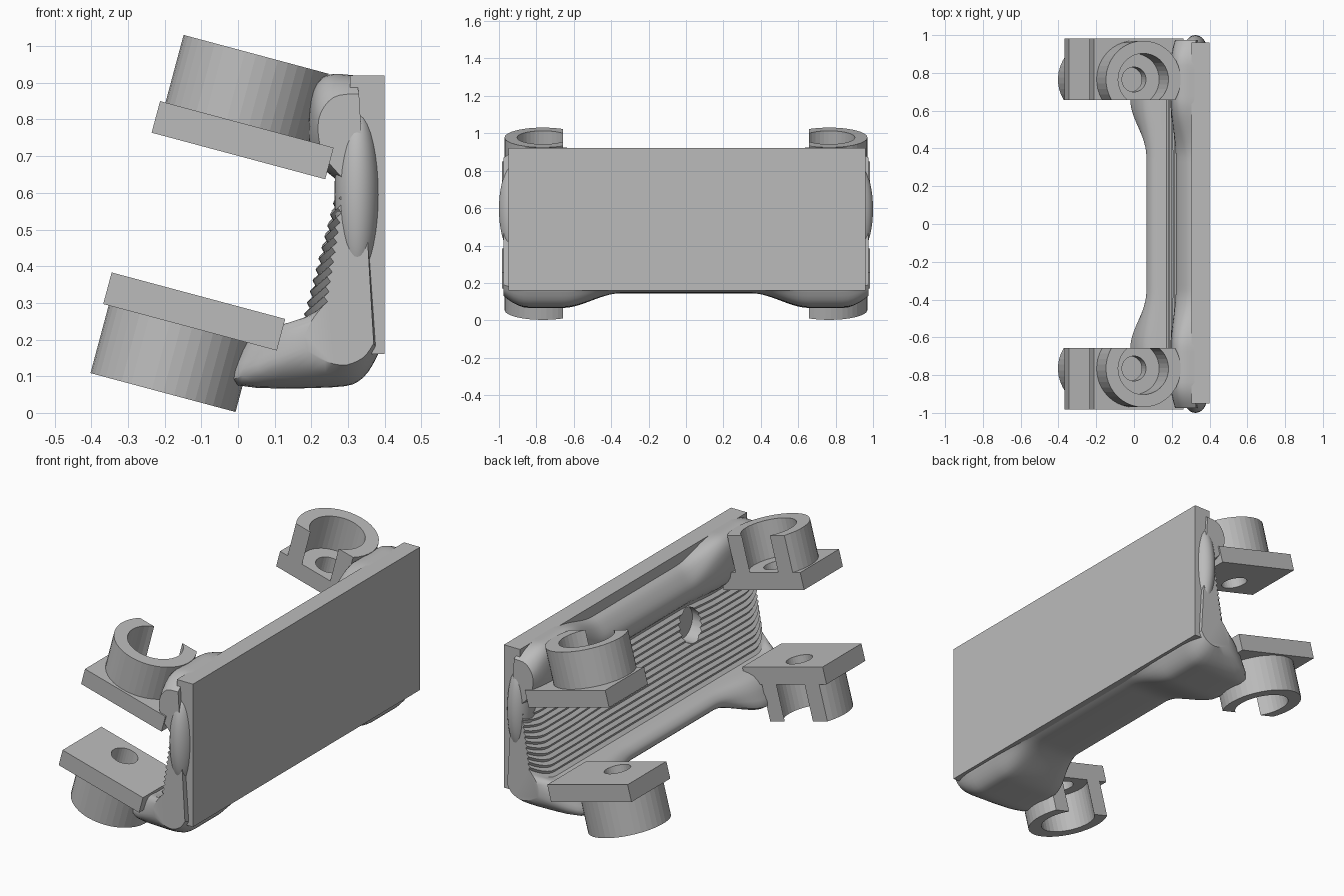
import bpy, bmesh, math
from mathutils import Matrix, Vector

cube = bpy.data.objects.get("Cube")
if cube:
    bpy.data.objects.remove(cube, do_unlink=True)

grey = bpy.data.materials.new("plain_grey")
grey.use_nodes = True
tone = (0.5, 0.5, 0.5, 1)
grey.diffuse_color = tone
grey.node_tree.nodes["Principled BSDF"].inputs["Base Color"].default_value = tone


def finish(bm, name, matrix=None):
    if matrix:
        bm.transform(matrix)
    bmesh.ops.recalc_face_normals(bm, faces=bm.faces)
    mesh = bpy.data.meshes.new(name)
    bm.to_mesh(mesh)
    bm.free()
    mesh.materials.append(grey)
    obj = bpy.data.objects.new(name, mesh)
    bpy.context.collection.objects.link(obj)
    return obj


def activate(obj):
    bpy.ops.object.select_all(action='DESELECT')
    obj.select_set(True)
    bpy.context.view_layer.objects.active = obj


def box(name, lo, hi, matrix=None):
    bm = bmesh.new()
    bmesh.ops.create_cube(bm, size=1)
    for v in bm.verts:
        v.co = [(a + b) / 2 + c * (b - a) for a, b, c in zip(lo, hi, v.co)]
    return finish(bm, name, matrix)


def cut_round(obj, radius, length, matrix):
    """Bore a cylinder out of obj along the local z of matrix."""
    bm = bmesh.new()
    bmesh.ops.create_cone(bm, cap_ends=True, segments=32, radius1=radius,
                          radius2=radius, depth=length)
    cutter = finish(bm, "cutter", matrix)
    cutter.hide_render = True
    mod = obj.modifiers.new("bore", 'BOOLEAN')
    mod.operation, mod.solver, mod.object = 'DIFFERENCE', 'EXACT', cutter
    activate(obj)
    bpy.ops.object.modifier_apply(modifier=mod.name)
    bpy.data.objects.remove(cutter, do_unlink=True)


def mirror_y(obj):
    obj.modifiers.new("mirror", 'MIRROR').use_axis = (False, True, False)


def smooth(obj, degrees):
    activate(obj)
    bpy.ops.object.shade_smooth_by_angle(angle=math.radians(degrees))


# Open clamp ring, cut flat on the side that faces the middle
def clamp_ring(name, height, matrix, outer=0.205, inner=0.138, cut=-0.108, n=28):
    def arc(r):
        a = math.asin(cut / r)
        return [(r * math.cos(a + (math.pi - 2 * a) * i / n),
                 r * math.sin(a + (math.pi - 2 * a) * i / n)) for i in range(n + 1)]
    bm = bmesh.new()
    out, inn = arc(outer), arc(inner)
    quads = [[bm.verts.new((x, y, h)) for x, y in pts]
             for pts, h in ((out, 0), (out, height), (inn, height), (inn, 0))]
    for k in range(4):
        a, b = quads[k], quads[(k + 1) % 4]
        for i in range(n):
            bm.faces.new((a[i], a[i + 1], b[i + 1], b[i]))
    for i in (0, n):
        bm.faces.new([q[i] for q in quads])
    return finish(bm, name, matrix)


# Four tilted clamps: a bored pad and a ring on each
for label, x, z, side in (("upper", 0.0, 0.793, 1), ("lower", -0.155, 0.24, -1)):
    frame = Matrix.Translation((x, 0.765, z)) @ Matrix.Rotation(math.radians(15), 4, 'Y')
    low, high = sorted((0, -0.089 * side))
    pad = box(label + "_clamp_pads", (-0.22, -0.108, low), (0.27, 0.218, high), frame)
    cut_round(pad, 0.066, 0.5, frame)
    ring = clamp_ring(label + "_clamp_rings", 0.191 * side, frame)
    for part in (pad, ring):
        mirror_y(part)
    smooth(ring, 8)

# Back plate
plate = box("back_plate", (0.305, -0.95, 0.16), (0.4, 0.96, 0.92))

# Body sections (x, z): middle, at the clamps, and at the ends
upper = {
    "mid": [(.32, .87), (.27, .84), (.225, .77), (.23, .70), (.28, .645)],
    "clamp": [(.32, .92), (.24, .92), (.2, .86), (.2, .71), (.275, .63)],
    "end": [(.33, .87), (.26, .86), (.22, .8), (.23, .71), (.285, .64)],
}
lower = {
    "mid": [(.172, .24), (.1, .23), (.066, .19), (.1, .15), (.25, .145), (.33, .15), (.38, .165)],
    "clamp": [(.172, .24), (.06, .225), (.0, .15), (.0, .075), (.26, .07), (.34, .095), (.385, .165)],
    "end": [(.23, .29), (.2, .25), (.18, .2), (.2, .16), (.28, .13), (.34, .15), (.37, .19)],
}


def ease(v):
    v = min(max(v, 0), 1)
    return v * v * (3 - 2 * v)


def blended(chain, y):
    t = ease((abs(y) - 0.35) / 0.31)
    e = min(max((abs(y) - 0.84) / 0.135, 0), 1) ** 2
    return [Vector(m).lerp(Vector(c), t).lerp(Vector(d), e)
            for m, c, d in zip(chain["mid"], chain["clamp"], chain["end"])]


def spline(pts, steps=4):
    p = [pts[0]] + pts + [pts[-1]]
    res = []
    for i in range(1, len(p) - 2):
        a, b, c, d = p[i - 1:i + 3]
        for k in range(steps):
            t = k / steps
            res.append(0.5 * (2 * b + (c - a) * t + (2 * a - 5 * b + 4 * c - d) * t * t
                              + (3 * b - a - 3 * c + d) * t ** 3))
    return res + [pts[-1]]


def section(y, teeth=13):
    top, bottom = spline(blended(upper, y)), spline(blended(lower, y))
    # Fine ridges run along the inner face
    ridges = []
    for k in range(1, 2 * teeth):
        p = top[-1].lerp(bottom[0], k / (2 * teeth))
        ridges.append(p + Vector((0.012, 0)) * (k % 2))
    return top + ridges + bottom


# Organic body lofted from end to end
bm = bmesh.new()
count = 72
rows = []
for i in range(count + 1):
    y = 0.975 * (2 * i / count - 1)
    rows.append([bm.verts.new((p.x, y, p.y)) for p in section(y)])
for a, b in zip(rows, rows[1:]):
    for k in range(len(a)):
        j = (k + 1) % len(a)
        bm.faces.new((a[k], a[j], b[j], b[k]))
bm.faces.new(rows[0])
bm.faces.new(rows[-1])
body = finish(bm, "ridged_body")

# Screw holes with wide recesses in the body
for y in (-0.405, 0.405):
    along_x = Matrix.Rotation(math.pi / 2, 4, 'Y')
    cut_round(plate, 0.042, 1, Matrix.Translation((0.35, y, 0.54)) @ along_x)
    cut_round(body, 0.085, 0.6, Matrix.Translation((0.1, y, 0.54)) @ along_x)
    cut_round(body, 0.042, 1, Matrix.Translation((0.35, y, 0.54)) @ along_x)
smooth(body, 35)

# Rounded bulges wrapping the plate ends
bm = bmesh.new()
bmesh.ops.create_uvsphere(bm, u_segments=32, v_segments=20, radius=1)
bulge = finish(bm, "end_bulges", Matrix.Translation((0.325, 0.92, 0.595))
               @ Matrix.Diagonal((0.062, 0.08, 0.235, 1)))
mirror_y(bulge)
smooth(bulge, 60)
